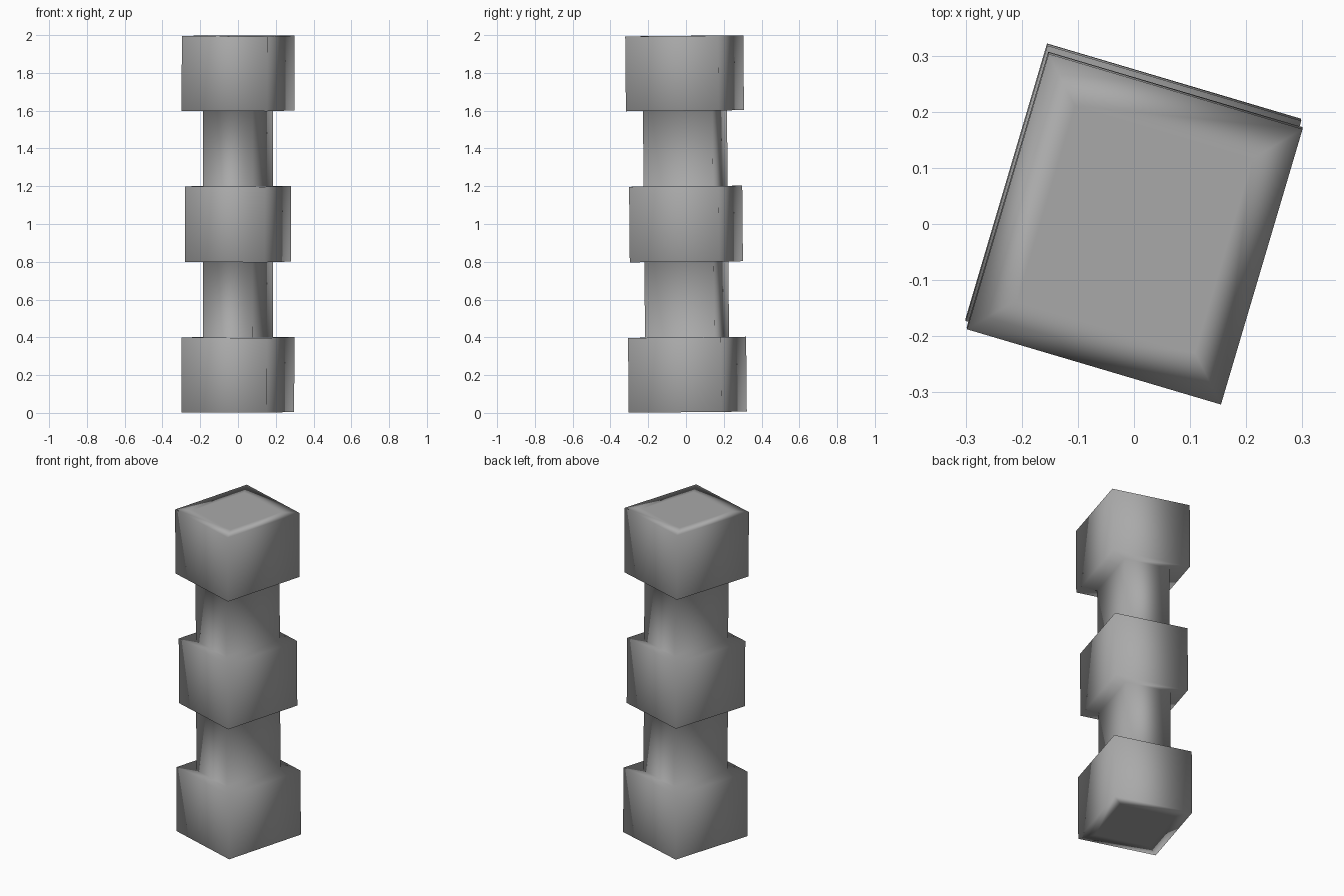
import bpy, bmesh
from mathutils import Euler

if "Cube" in bpy.data.objects:
    bpy.data.objects.remove(bpy.data.objects["Cube"])

# Stacked cross-sections: (width, depth, z)
cap, mid, neck = (0.472, 0.512), (0.441, 0.494), (0.273, 0.383)
inset = (0.33, 0.36)
sections = [(inset, -0.996), (cap, -0.996), (cap, -0.6), (neck, -0.6), (neck, -0.2),
            (mid, -0.2), (mid, 0.2), (neck, 0.2), (neck, 0.6),
            (cap, 0.6), (cap, 0.996), (inset, 0.996)]

bm = bmesh.new()
rings = []
for (w, d), z in sections:
    rings.append([bm.verts.new((sx * w / 2, sy * d / 2, z))
                  for sx, sy in ((-1, -1), (1, -1), (1, 1), (-1, 1))])

# Walls and ledges between neighbouring sections
for a, b in zip(rings, rings[1:]):
    for i in range(4):
        j = (i + 1) % 4
        bm.faces.new((a[i], a[j], b[j], b[i]))

# End faces
bm.faces.new(rings[0][::-1])
bm.faces.new(rings[-1])
for f in bm.faces:
    f.smooth = True

# Slight lean and turn of the whole pillar
bm.transform(Euler((0.0085, 0.004, -0.288)).to_matrix().to_4x4())
for v in bm.verts:
    v.co.z += 1.0
bmesh.ops.recalc_face_normals(bm, faces=bm.faces)

mesh = bpy.data.meshes.new("banded_pillar")
bm.to_mesh(mesh)
bm.free()
pillar = bpy.data.objects.new("banded_pillar", mesh)
bpy.context.collection.objects.link(pillar)

# Soft shading led by the large wall faces
wn = pillar.modifiers.new("weighted_normals", 'WEIGHTED_NORMAL')
wn.mode = 'FACE_AREA'

# Dark grey stone
stone = bpy.data.materials.new("dark_stone")
stone.diffuse_color = (0.4, 0.4, 0.4, 1)
stone.use_nodes = True
stone.node_tree.nodes["Principled BSDF"].inputs["Base Color"].default_value = stone.diffuse_color
mesh.materials.append(stone)
